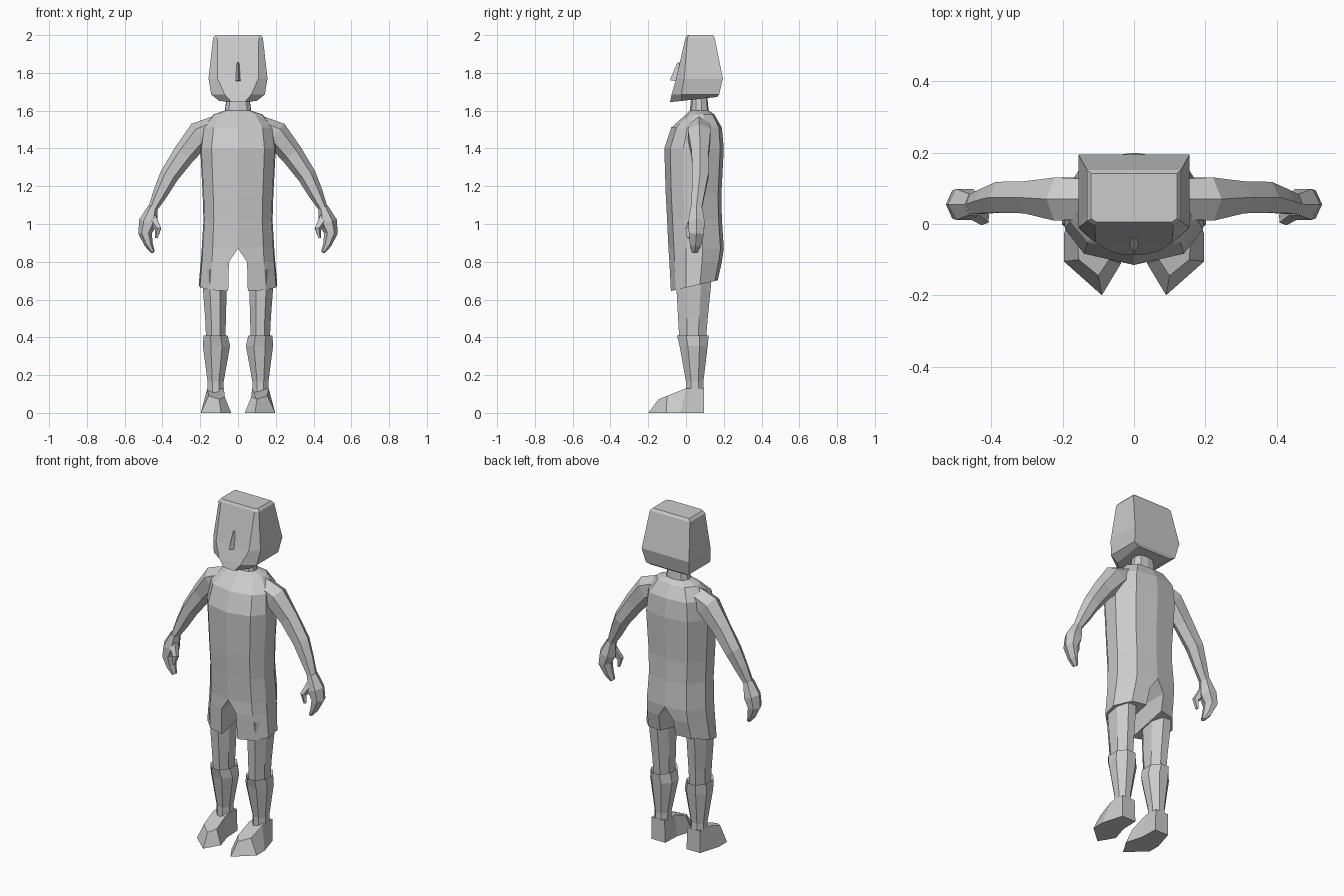
import bpy
from math import cos, sin, tau, pi
from mathutils import Vector

if "Cube" in bpy.data.objects:
    bpy.data.objects.remove(bpy.data.objects["Cube"], do_unlink=True)

GREY = (0.6, 0.6, 0.6, 1)
mat = bpy.data.materials.new("plain grey")
mat.use_nodes = True
mat.diffuse_color = GREY
mat.node_tree.nodes["Principled BSDF"].inputs["Base Color"].default_value = GREY


def loft(name, rings, closed=True, start=False, end=True):
    """Skin a list of rings, then mirror the half or limb across x = 0."""
    n = len(rings[0])
    verts = [p for ring in rings for p in ring]
    faces = []
    for r in range(len(rings) - 1):
        for i in range(n if closed else n - 1):
            j = (i + 1) % n
            faces.append((r * n + i, r * n + j, (r + 1) * n + j, (r + 1) * n + i))
    if start:
        faces.append(tuple(reversed(range(n))))
    if end:
        faces.append(tuple(range(len(verts) - n, len(verts))))
    mesh = bpy.data.meshes.new(name)
    mesh.from_pydata(verts, [], faces)
    mesh.materials.append(mat)
    obj = bpy.data.objects.new(name, mesh)
    bpy.context.collection.objects.link(obj)
    bpy.context.view_layer.objects.active = obj
    obj.select_set(True)
    bpy.ops.object.mode_set(mode='EDIT')
    bpy.ops.mesh.select_all(action='SELECT')
    bpy.ops.mesh.normals_make_consistent(inside=False)
    bpy.ops.object.mode_set(mode='OBJECT')
    obj.select_set(False)
    mod = obj.modifiers.new("mirror", 'MIRROR')
    mod.use_clip = True
    return obj


def body_ring(z, w, f, b, inner=0, tilt=0):
    """Half outline of the trunk, from front centre round to back centre."""
    d = b - f
    pts = [(inner, f), (w * .7, f + d * .1), (w * .97, f + d * .32), (w, f + d * .62),
           (w * .68, b - d * .06), (inner, b)]
    return [(x, y, z + tilt * (y - f)) for x, y in pts]


def oval(z, x0, x1, y0, y1, sides=8):
    """Level ring fitted to the given extents."""
    k = 1 / cos(pi / sides)
    out = []
    for i in range(sides):
        a = tau * (i + .5) / sides
        out.append(((x0 + x1) / 2 + k * cos(a) * (x1 - x0) / 2,
                    (y0 + y1) / 2 + k * sin(a) * (y1 - y0) / 2, z))
    return out


def limb(name, stations, sides=6):
    """Tube through (x, y, z, radius, depth radius) stations."""
    pts = [Vector(s[:3]) for s in stations]
    rings = []
    for i, (p, s) in enumerate(zip(pts, stations)):
        t = (pts[min(i + 1, len(pts) - 1)] - pts[max(i - 1, 0)]).normalized()
        side = t.cross(Vector((0, 1, 0))).normalized()
        depth = side.cross(t)
        rings.append([p + side * s[3] * cos(tau * k / sides) + depth * s[4] * sin(tau * k / sides)
                      for k in range(sides)])
    return loft(name, rings, start=True)


# Trunk with neck
trunk = [(1.7, .055, .03, .11), (1.6, .07, .02, .12), (1.58, .13, .0, .15),
         (1.51, .185, -.078, .19), (1.4, .2, -.115, .2), (1.15, .187, -.107, .187),
         (1.02, .183, -.1, .19), (.87, .192, -.093, .2)]
loft("shirt_and_neck", [body_ring(*r) for r in trunk], closed=False, end=False)

# Wide shorts legs with a pointed gap between them
loft("shorts", [body_ring(.87, .192, -.093, .2), body_ring(.8, .197, -.088, .19, .048),
                body_ring(.645, .208, -.08, .168, .052, .23)])

# Arms
limb("arm", [(.11, .07, 1.515, .06, .065), (.2, .07, 1.475, .072, .07), (.285, .075, 1.37, .06, .052),
             (.365, .075, 1.255, .05, .05), (.41, .065, 1.165, .04, .04), (.452, .055, 1.08, .024, .032)])

# Hands with curled fingers and a thumb
limb("hand", [(.45, .055, 1.09, .026, .034), (.475, .055, 1.01, .05, .05), (.492, .055, .95, .036, .046),
              (.472, .05, .89, .022, .034), (.45, .045, .85, .01, .018)])
limb("thumb", [(.455, .04, 1.03, .03, .025), (.422, .015, .975, .018, .02), (.432, .015, .925, .008, .01)], 5)

# Bare knees and thighs
loft("thigh", [oval(.76, .06, .19, -.055, .14), oval(.65, .06, .185, -.05, .13),
               oval(.5, .064, .174, -.042, .115), oval(.38, .067, .168, -.035, .105)])

# Padded socks
loft("sock", [oval(.395, .075, .165, -.03, .1), oval(.41, .055, .182, -.048, .12),
              oval(.355, .042, .186, -.034, .115), oval(.165, .076, .161, .0, .092),
              oval(.1, .076, .161, .0, .095)])

# Pointed shoes
sole = [(.07, .095), (.16, .095), (.197, -.03), (.197, -.105), (.09, -.2), (.036, -.11), (.066, -.01)]
upper = [(.075, .095, .13), (.16, .095, .13), (.162, .0, .13), (.155, -.1, .09),
         (.1, -.145, .072), (.07, -.1, .085), (.075, .0, .13)]
loft("shoe", [upper, [(x, y, .0) for x, y in sole]], start=True)


# Head with flat face, slanted cheeks and boxy back
def head_ring(z, face, cheek, back, tilt=0):
    pts = [(0, face[1]), face, cheek, back, (0, back[1])]
    return [(x, y, z + tilt * (y + .085)) for x, y in pts]


loft("head", [head_ring(2.0, (.105, .005), (.12, .015), (.12, .142)),
              head_ring(1.985, (.11, -.003), (.132, .008), (.132, .152)),
              head_ring(1.77, (.108, -.052), (.156, -.01), (.156, .195)),
              head_ring(1.685, (.07, -.076), (.142, -.025), (.142, .175)),
              head_ring(1.645, (.035, -.085), (.1, -.02), (.11, .165), .11)],
     closed=False, end=False)
# Lids on the crown and under the jaw
loft("crown", [[(0, .005, 2.0), (.105, .005, 2.0), (.12, .015, 2.0)],
               [(0, .142, 2.0), (.06, .142, 2.0), (.12, .142, 2.0)]], closed=False, end=False)
jaw = head_ring(1.645, (.035, -.085), (.1, -.02), (.11, .165), .11)
loft("jaw", [[jaw[0], jaw[1], jaw[2]], [jaw[4], (.05, .165, jaw[4][2]), jaw[3]]], closed=False, end=False)

# Nose wedge
loft("nose", [[(0, -.045, 1.855), (.006, -.035, 1.855), (0, -.02, 1.855)],
              [(0, -.086, 1.762), (.015, -.05, 1.755), (0, -.04, 1.755)]])
